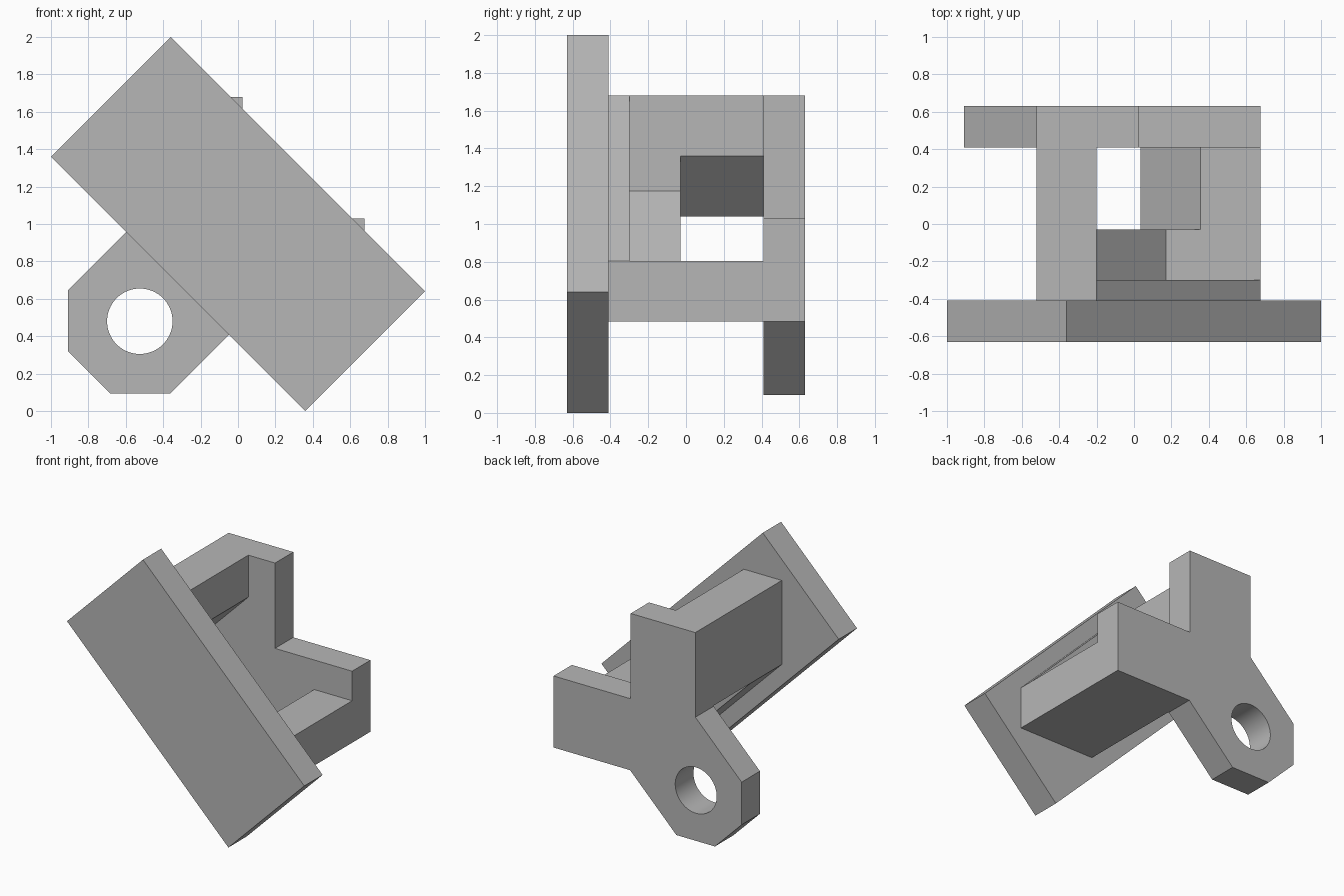
import bpy
import bmesh
import math
from mathutils import Vector

if "Cube" in bpy.data.objects:
    bpy.data.objects.remove(bpy.data.objects["Cube"], do_unlink=True)

GREY = (0.47, 0.47, 0.47, 1.0)
grey = bpy.data.materials.new("plain grey")
grey.use_nodes = True
grey.diffuse_color = GREY
grey.node_tree.nodes["Principled BSDF"].inputs["Base Color"].default_value = GREY

SHIFT = 1.005  # the bracket is symmetric about the line z = x + SHIFT


def reflect(p):
    return (p[1] - SHIFT, p[0] + SHIFT)


def symmetric(half):
    """Close a half profile with its reflection."""
    return half + [reflect(p) for p in reversed(half)]


def slab(name, profile, y0, y1):
    """Extrude an x-z profile from y0 to y1."""
    bm = bmesh.new()
    face = bm.faces.new([bm.verts.new((x, y0, z)) for x, z in profile])
    out = bmesh.ops.extrude_face_region(bm, geom=[face])
    moved = [v for v in out["geom"] if isinstance(v, bmesh.types.BMVert)]
    bmesh.ops.translate(bm, vec=Vector((0, y1 - y0, 0)), verts=moved)
    bmesh.ops.recalc_face_normals(bm, faces=bm.faces)
    mesh = bpy.data.meshes.new(name)
    bm.to_mesh(mesh)
    bm.free()
    mesh.materials.append(grey)
    obj = bpy.data.objects.new(name, mesh)
    bpy.context.collection.objects.link(obj)
    return obj


# Depth of each layer, front to back
FRONT, PLATE, RIB, WEB, ARM, BACK = -0.63, -0.41, -0.30, -0.03, 0.41, 0.63

# Tilted rectangular front plate
slab("front_plate", [(-0.36, 2.0), (-1.0, 1.36), (0.36, 0.0), (1.0, 0.64)],
     FRONT, PLATE)

# Wide rib behind the plate, and the narrower bent web behind it
outer = [(-0.2, 1.68), (-0.52, 1.68), (-0.52, 1.04)]
slab("rib", symmetric(outer), PLATE, RIB)
slab("bent_web", symmetric([(-0.2, 1.175)] + outer), RIB, WEB)

# Two arms with slanted inner ends
arm = outer + [(-0.2, 1.36)]
slab("upright_arm", arm, WEB, ARM)
slab("level_arm", [reflect(p) for p in arm], WEB, ARM)

# Back plate with two tabs and a clipped-corner eye
half = [(0.025, 1.68), (-0.52, 1.68), (-0.52, 1.035), (-0.91, 0.645), (-0.91, 0.32)]
back = slab("back_plate", symmetric(half) + [(0.025, 1.03)], ARM, BACK)

# Round hole through the eye
bpy.ops.mesh.primitive_cylinder_add(vertices=64, radius=0.175, depth=1,
                                    location=(-0.525, 0.52, 0.48),
                                    rotation=(math.pi / 2, 0, 0))
cutter = bpy.context.object
cutter.name = "hole_cutter"
cutter.hide_render = True
cutter.data.materials.append(grey)
cut = back.modifiers.new("hole", 'BOOLEAN')
cut.operation = 'DIFFERENCE'
cut.solver = 'EXACT'
cut.object = cutter
bpy.ops.object.select_all(action='DESELECT')
back.select_set(True)
bpy.context.view_layer.objects.active = back
bpy.ops.object.modifier_apply(modifier=cut.name)
bpy.data.objects.remove(cutter, do_unlink=True)
bpy.ops.object.shade_smooth_by_angle(angle=math.radians(30))
